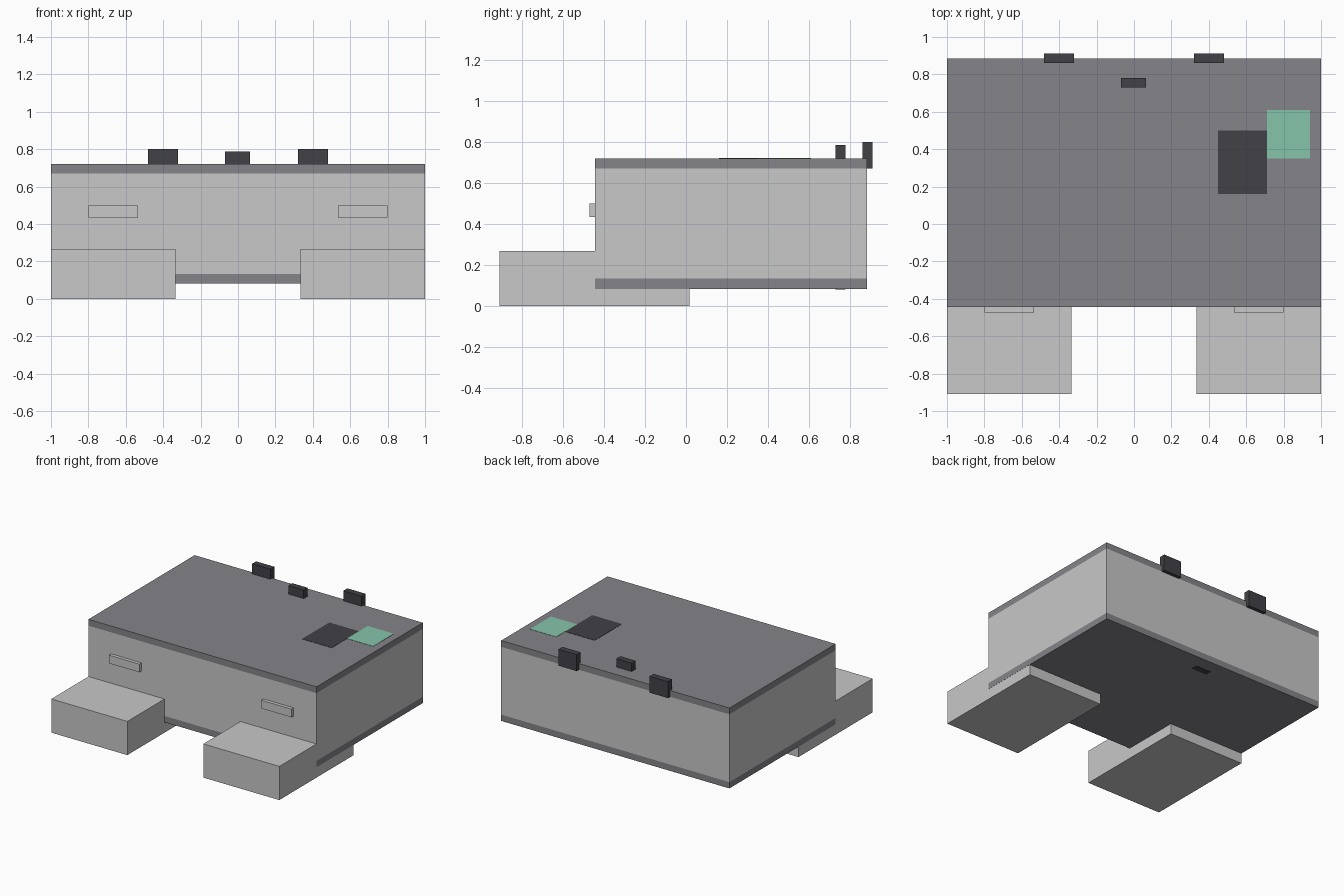
import bpy

cube = bpy.data.objects.get("Cube")
if cube:
    bpy.data.objects.remove(cube, do_unlink=True)


def material(name, r, g, b):
    m = bpy.data.materials.new(name)
    m.use_nodes = True
    m.diffuse_color = (r, g, b, 1)
    m.node_tree.nodes["Principled BSDF"].inputs["Base Color"].default_value = (r, g, b, 1)
    return m


light = material("light_grey", 0.58, 0.58, 0.58)
mid = material("mid_grey", 0.235, 0.23, 0.25)
dark = material("charcoal", 0.054, 0.053, 0.061)
green = material("mint_green", 0.24, 0.56, 0.40)


def box(name, xs, ys, zs, mat):
    """Axis-aligned box given its extent on each axis."""
    spans = (xs, ys, zs)
    bpy.ops.mesh.primitive_cube_add(size=1, location=[(a + b) / 2 for a, b in spans])
    ob = bpy.context.object
    ob.name = name
    ob.scale = [b - a for a, b in spans]
    bpy.ops.object.transform_apply(location=False, rotation=False, scale=True)
    ob.data.materials.append(mat)
    return ob


FRONT, BACK = -0.445, 0.885

# Body between two darker panels
box("base_panel", (-1, 1), (FRONT, BACK), (0.083, 0.133), mid)
box("body", (-1, 1), (FRONT, BACK), (0.133, 0.67), light)
box("top_panel", (-1, 1), (FRONT, BACK), (0.67, 0.72), mid)

# Paired feet, front handles and rear latches
for side, s in (("left", 1), ("right", -1)):
    def span(a, b):
        return tuple(sorted((s * a, s * b)))
    box(side + "_foot", span(0.333, 0.999), (-0.91, 0.018), (0, 0.267), light)
    box(side + "_handle", span(0.535, 0.8), (-0.472, FRONT), (0.435, 0.5), light)
    box(side + "_latch", span(0.32, 0.48), (0.862, 0.912), (0.67, 0.8), dark)

# Central post running through the body
box("centre_post", (-0.07, 0.065), (0.73, 0.78), (0.081, 0.787), dark)

# Thin plates on the top panel
box("dark_plate", (0.45, 0.71), (0.16, 0.5), (0.718, 0.722), dark)
box("green_plate", (0.71, 0.94), (0.35, 0.61), (0.718, 0.722), green)
